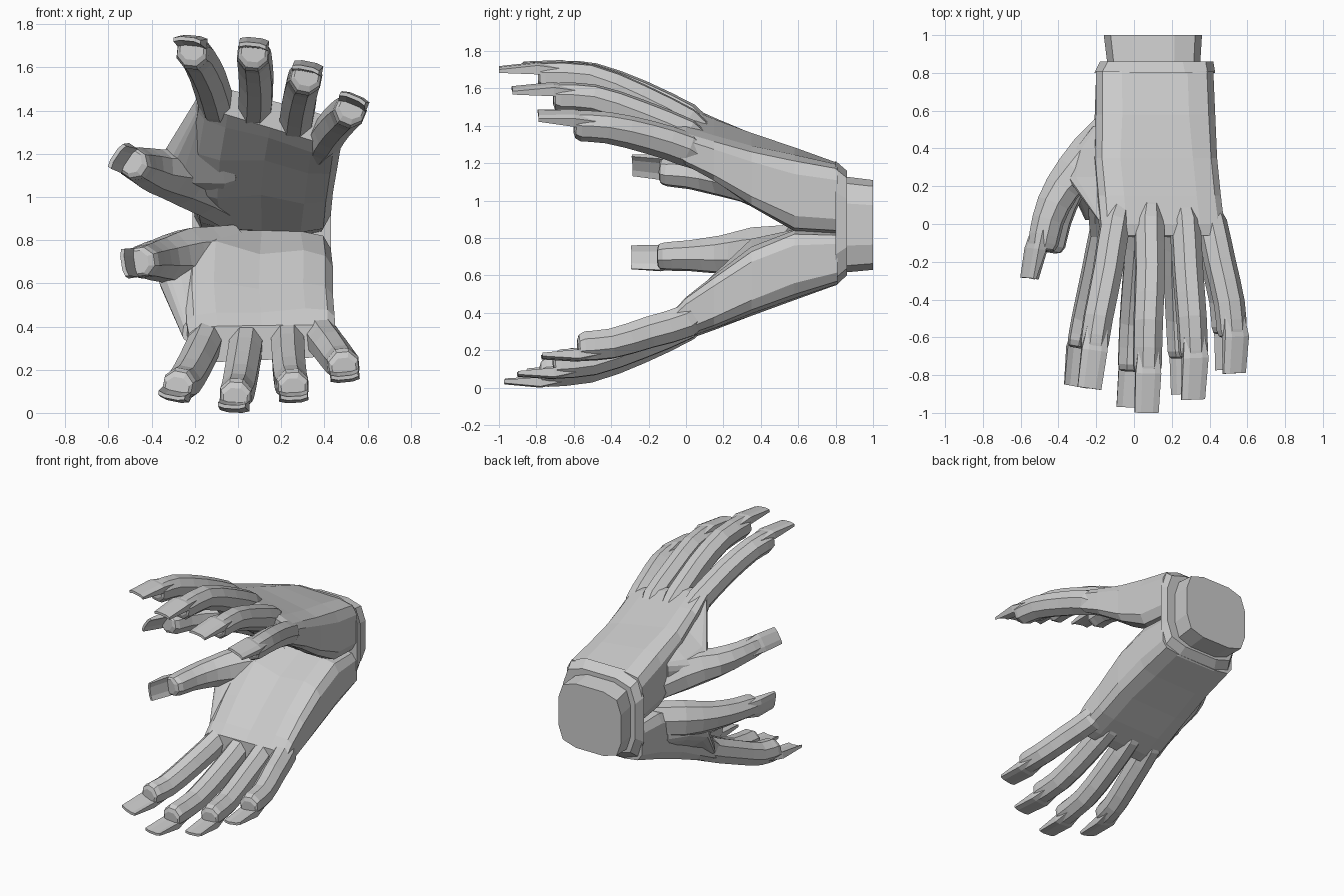
import bpy, bmesh
from math import cos, sin, pi
from mathutils import Vector as V


def loft(name, rings):
    """Skin a list of equal-sized point rings, with both ends capped."""
    bm = bmesh.new()
    vs = [[bm.verts.new(p) for p in r] for r in rings]
    n = len(vs[0])
    for a, b in zip(vs, vs[1:]):
        for i in range(n):
            j = (i + 1) % n
            bm.faces.new((a[i], a[j], b[j], b[i]))
    bm.faces.new(vs[0])
    bm.faces.new(vs[-1])
    bmesh.ops.recalc_face_normals(bm, faces=bm.faces)
    me = bpy.data.meshes.new(name)
    bm.to_mesh(me)
    bm.free()
    ob = bpy.data.objects.new(name, me)
    bpy.context.collection.objects.link(ob)
    return ob


def quad_ring(y, corners, f=0.22, hollow=0.0):
    """Rounded four-corner section in the xz plane: back left, back right, palm right, palm left."""
    c = [V((x, y, z)) for x, z in corners]
    pts = []
    for i in range(4):
        p, q, r = c[i - 1], c[i], c[(i + 1) % 4]
        a, b = q.lerp(p, f), q.lerp(r, f)
        pts += [a, (a + b + q * 2) / 4, b]
        if i == 2:
            back = ((c[0] + c[1]) - (c[2] + c[3])).normalized()
            pts.append((c[2] + c[3]) / 2 + back * hollow)
    return pts


def box_ring(y, x0, x1, z0, z1, f):
    return quad_ring(y, [(x0, z1), (x1, z1), (x1, z0), (x0, z0)], f)


def smooth(path, radii):
    """Insert one curved point into each span of a path and its radii."""
    p, r = [path[0]], [radii[0]]
    for i in range(len(path) - 1):
        a, b = path[i], path[i + 1]
        before = path[i - 1] if i else a * 2 - b
        after = path[i + 2] if i + 2 < len(path) else b * 2 - a
        p += [(a + b) * 0.5625 - (before + after) * 0.0625, b]
        r += [tuple((m + n) / 2 for m, n in zip(radii[i], radii[i + 1])), radii[i + 1]]
    return p, r


def frames(path, back):
    """Tangent-aligned side and back directions along a path."""
    out = []
    for i in range(len(path)):
        t = (path[min(i + 1, len(path) - 1)] - path[max(i - 1, 0)]).normalized()
        side = t.cross(back).normalized()
        out.append((t, side, side.cross(t).normalized()))
    return out


def digit(name, pts, radii, back, tip, nail_w=0.068):
    """Eight-sided finger with a blunt pad and a long flat nail on its back."""
    back, tip = V(back).normalized(), V(tip)
    path, radii = smooth([V(p) for p in pts], radii)
    fr = frames(path, back)
    # finger, with the pad closed by two shrinking rings
    secs = [(p, w, h, s, u) for p, (w, h), (t, s, u) in zip(path, radii, fr)]
    t, s, u = fr[-1]
    w, h = radii[-1]
    secs[-1] = (path[-1] - t * 0.04, w, h, s, u)
    secs.append((path[-1] - t * 0.01 + u * h * 0.08, w * 0.92, h * 0.88, s, u))
    secs.append((path[-1] + u * h * 0.2, w * 0.75, h * 0.65, s, u))
    loft(name, [[p + s * w * 1.06 * cos(pi / 8 + k * pi / 4) + u * h * 1.06 * sin(pi / 8 + k * pi / 4)
                 for k in range(8)] for p, w, h, s, u in secs])
    # nail, slightly arched across, flush with the finger's back
    root = path[-1] - t * 0.12 + u * h * 0.62
    mid = path[-1] + u * h * 0.74
    rings = []
    for p, ww, th in ((root, nail_w * 0.8, 0.015), (mid, nail_w, 0.024), (tip, nail_w * 0.93, 0.009)):
        rings.append([p + s * ww * a + u * (b * th - 0.012 * a * a) for a, b in
                      ((-1, 1), (-0.5, 1), (0.5, 1), (1, 1), (1, -1), (0.5, -1), (-0.5, -1), (-1, -1))])
    loft(name + "_nail", rings)


# wrist cuff and stub
loft("wrist_cuff", [box_ring(0.80, -0.21, 0.43, 0.545, 1.212, 0.25),
                    box_ring(0.86, -0.18, 0.42, 0.60, 1.16, 0.27)])
loft("wrist_stub", [box_ring(0.84, -0.14, 0.35, 0.615, 1.13, 0.28),
                    box_ring(1.00, -0.16, 0.36, 0.63, 1.11, 0.28)])

# palms: sections from wrist to knuckles
loft("upper_palm", [
    quad_ring(0.81, [(-0.20, 1.205), (0.42, 1.19), (0.42, 0.82), (-0.20, 0.82)]),
    quad_ring(0.58, [(-0.20, 1.30), (0.43, 1.23), (0.43, 0.83), (-0.21, 0.86)]),
    quad_ring(0.35, [(-0.20, 1.385), (0.44, 1.27), (0.44, 0.96), (-0.23, 1.00)], 0.2, 0.03),
    quad_ring(0.15, [(-0.18, 1.465), (0.46, 1.32), (0.46, 1.09), (-0.22, 1.19)], 0.2, 0.03),
    quad_ring(0.00, [(-0.17, 1.53), (0.48, 1.36), (0.47, 1.17), (-0.19, 1.36)], 0.2, 0.01),
    quad_ring(-0.06, [(-0.16, 1.53), (0.48, 1.36), (0.48, 1.22), (-0.18, 1.42)], 0.2)])
loft("lower_palm", [
    quad_ring(0.81, [(-0.20, 0.55), (0.42, 0.555), (0.42, 0.83), (-0.20, 0.83)]),
    quad_ring(0.58, [(-0.20, 0.465), (0.43, 0.48), (0.43, 0.84), (-0.21, 0.85)]),
    quad_ring(0.35, [(-0.21, 0.38), (0.44, 0.40), (0.44, 0.74), (-0.24, 0.81)], 0.2, 0.04),
    quad_ring(0.15, [(-0.22, 0.305), (0.44, 0.32), (0.44, 0.60), (-0.25, 0.61)], 0.2, 0.03),
    quad_ring(0.00, [(-0.23, 0.25), (0.44, 0.27), (0.45, 0.49), (-0.24, 0.46)], 0.2, 0.01),
    quad_ring(-0.07, [(-0.22, 0.23), (0.45, 0.26), (0.45, 0.41), (-0.23, 0.40)], 0.2)])

# four fingers per hand: path, back direction, nail tip
R = [(0.05, 0.055), (0.078, 0.088), (0.078, 0.085), (0.077, 0.08), (0.075, 0.078)]
FINGERS = {
    "upper_index": ([(-0.10, 0.0, 1.435), (-0.14, -0.25, 1.56), (-0.19, -0.50, 1.655), (-0.215, -0.67, 1.67)],
                    (0.1, 0, 1), (-0.235, -0.87, 1.735)),
    "upper_middle": ([(0.08, 0.0, 1.41), (0.085, -0.25, 1.54), (0.075, -0.52, 1.65), (0.07, -0.79, 1.66)],
                     (0.1, 0, 1), (0.068, -1.0, 1.71)),
    "upper_ring": ([(0.27, 0.0, 1.35), (0.285, -0.25, 1.455), (0.305, -0.50, 1.54), (0.315, -0.71, 1.55)],
                   (0.2, 0, 1), (0.315, -0.93, 1.60)),
    "upper_little": ([(0.41, 0.0, 1.275), (0.455, -0.20, 1.34), (0.505, -0.42, 1.39), (0.52, -0.60, 1.40)],
                     (0.38, 0, 0.92), (0.535, -0.79, 1.465)),
    "lower_index": ([(-0.145, 0.0, 0.34), (-0.20, -0.27, 0.225), (-0.25, -0.50, 0.14), (-0.28, -0.66, 0.13)],
                    (-0.2, 0, -1), (-0.31, -0.86, 0.07)),
    "lower_middle": ([(0.04, 0.0, 0.335), (0.02, -0.25, 0.21), (0.0, -0.52, 0.105), (-0.012, -0.78, 0.08)],
                     (-0.05, 0, -1), (-0.03, -0.97, 0.025)),
    "lower_ring": ([(0.23, 0.0, 0.345), (0.235, -0.25, 0.235), (0.245, -0.50, 0.145), (0.255, -0.71, 0.125)],
                   (0.05, 0, -1), (0.26, -0.90, 0.065)),
    "lower_little": ([(0.385, 0.0, 0.355), (0.43, -0.20, 0.295), (0.475, -0.40, 0.235), (0.49, -0.58, 0.22)],
                     (0.1, 0, -1), (0.495, -0.77, 0.16))}
for name, (pts, back, tip) in FINGERS.items():
    x, y, z = pts[0]
    sink = -0.08 if back[2] > 0 else 0.09  # root buried inside the palm
    root = (x - 0.15 * (x - 0.13), y + 0.12, z + sink)
    digit(name + "_finger", [root] + pts, R, back, tip)

# thumbs, with a broad fleshy root
TR = [(0.13, 0.10), (0.135, 0.105), (0.10, 0.09), (0.08, 0.082), (0.072, 0.078)]
digit("upper_thumb", [(-0.02, 0.58, 0.98), (-0.23, 0.37, 1.09), (-0.38, 0.19, 1.12), (-0.455, 0.02, 1.145),
                      (-0.485, -0.14, 1.155)], TR, (-0.83, 0, 0.55), (-0.57, -0.285, 1.195))
digit("lower_thumb", [(-0.02, 0.58, 0.74), (-0.23, 0.37, 0.72), (-0.35, 0.19, 0.71), (-0.415, 0.02, 0.705),
                      (-0.45, -0.15, 0.70)], TR, (-0.97, 0, -0.15), (-0.535, -0.29, 0.695))

# webs between thumb and index knuckle
loft("upper_web", [
    quad_ring(0.52, [(-0.22, 1.18), (-0.10, 1.26), (-0.05, 0.95), (-0.20, 0.97)]),
    quad_ring(0.40, [(-0.32, 1.16), (-0.12, 1.33), (-0.02, 0.98), (-0.28, 1.02)]),
    quad_ring(0.25, [(-0.36, 1.20), (-0.12, 1.39), (0.02, 1.06), (-0.35, 1.07)]),
    quad_ring(0.02, [(-0.19, 1.47), (-0.10, 1.50), (-0.08, 1.38), (-0.19, 1.38)])])
loft("lower_web", [
    quad_ring(0.52, [(-0.22, 0.62), (-0.10, 0.48), (-0.05, 0.83), (-0.20, 0.83)]),
    quad_ring(0.40, [(-0.32, 0.63), (-0.12, 0.45), (-0.05, 0.80), (-0.28, 0.79)]),
    quad_ring(0.25, [(-0.37, 0.58), (-0.12, 0.39), (-0.03, 0.67), (-0.35, 0.70)]),
    quad_ring(0.02, [(-0.26, 0.34), (-0.12, 0.29), (-0.10, 0.42), (-0.25, 0.42)])])
